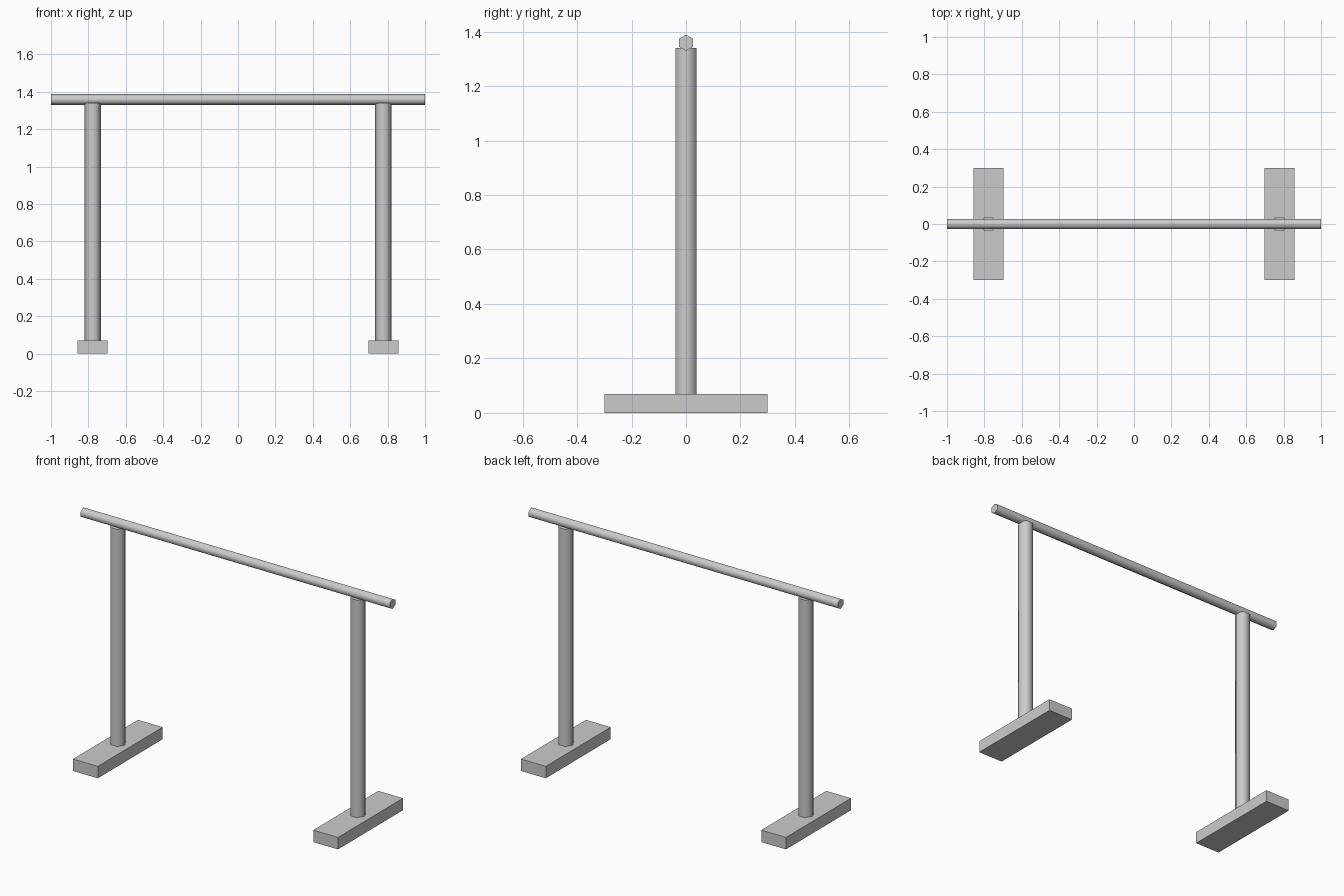
import bpy
import bmesh
from math import cos, sin, pi, radians
from mathutils import Vector

old = bpy.data.objects.get("Cube")
if old:
    bpy.data.objects.remove(old, do_unlink=True)

# One plain grey for everything
grey = bpy.data.materials.new("light_grey")
grey.use_nodes = True
colour = (0.6, 0.6, 0.6, 1)
grey.diffuse_color = colour
grey.node_tree.nodes["Principled BSDF"].inputs["Base Color"].default_value = colour


def prism(name, profile, axis_vector, smooth=False):
    """Extrude a closed outline into a capped solid."""
    bm = bmesh.new()
    face = bm.faces.new([bm.verts.new(p) for p in profile])
    result = bmesh.ops.extrude_face_region(bm, geom=[face], use_keep_orig=True)
    verts = [g for g in result["geom"] if isinstance(g, bmesh.types.BMVert)]
    bmesh.ops.translate(bm, verts=verts, vec=axis_vector)
    bmesh.ops.recalc_face_normals(bm, faces=bm.faces)
    mesh = bpy.data.meshes.new(name)
    bm.to_mesh(mesh)
    bm.free()
    mesh.materials.append(grey)
    obj = bpy.data.objects.new(name, mesh)
    bpy.context.collection.objects.link(obj)
    if smooth:
        bpy.ops.object.select_all(action="DESELECT")
        obj.select_set(True)
        bpy.context.view_layer.objects.active = obj
        bpy.ops.object.shade_smooth_by_angle(angle=radians(65))
    return obj


def hexagon(radius):
    return [(radius * cos(i * pi / 3), radius * sin(i * pi / 3)) for i in range(6)]


POST_X, FOOT_TOP, POST_TOP = 0.777, 0.07, 1.34

# Feet and posts, mirrored left and right
for side, sign in (("left", 1), ("right", -1)):
    cx = sign * POST_X
    foot = [(cx + sx * 0.08, sy * 0.3, 0) for sx, sy in ((-1, -1), (1, -1), (1, 1), (-1, 1))]
    prism(side + "_foot", foot, Vector((0, 0, FOOT_TOP)))
    post = [(cx + u, v, FOOT_TOP) for u, v in hexagon(0.0445)]
    prism(side + "_post", post, Vector((0, 0, POST_TOP - FOOT_TOP)), smooth=True)

# Horizontal rail, with a ridge along its top
rail = [(-1, v, 1.359 + u) for u, v in hexagon(0.0295)]
prism("top_rail", rail, Vector((2, 0, 0)), smooth=True)
